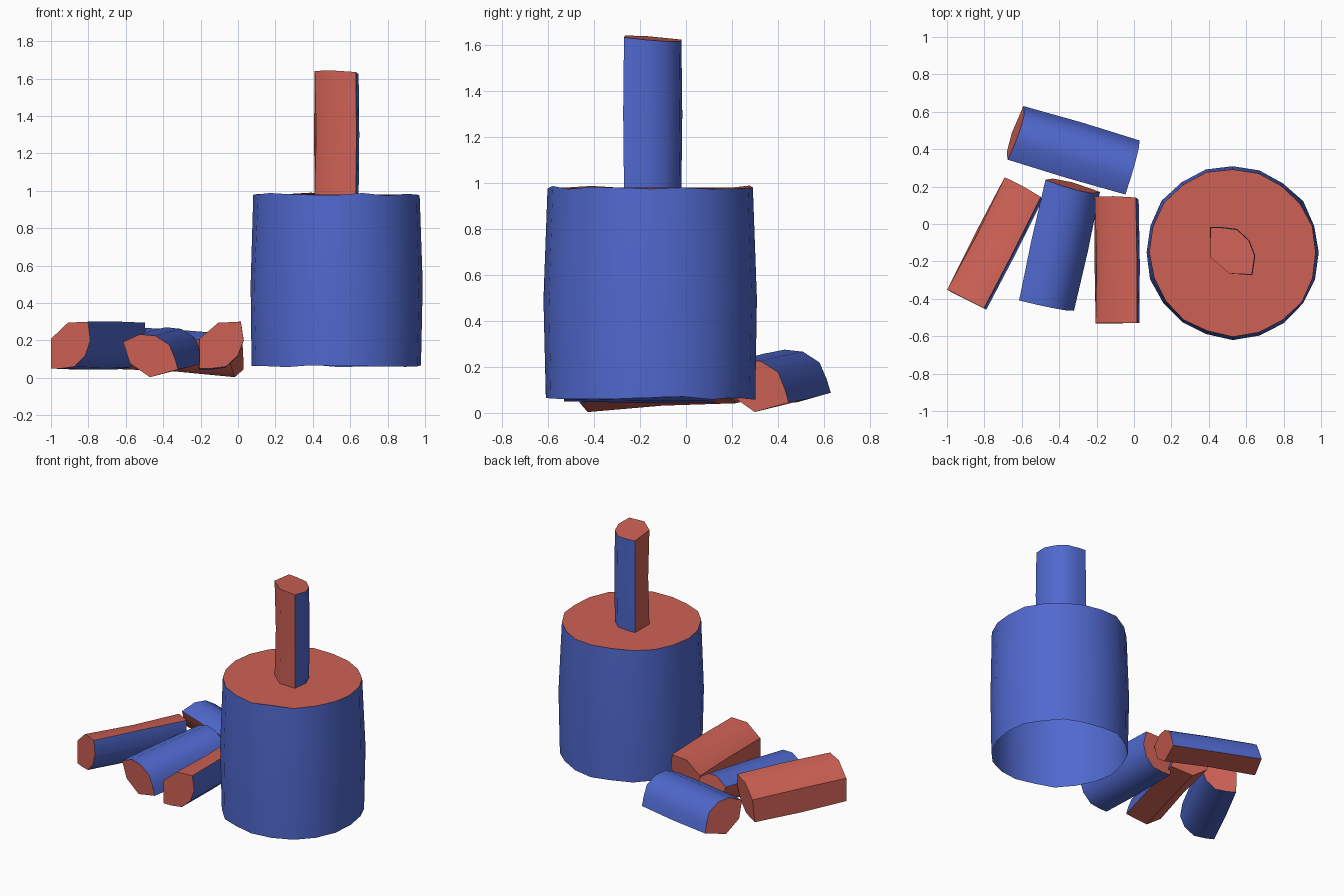
import bpy, bmesh, math, random
from mathutils import Vector

if "Cube" in bpy.data.objects:
    bpy.data.objects.remove(bpy.data.objects["Cube"])

random.seed(4)


def material(name, color):
    m = bpy.data.materials.new(name)
    m.diffuse_color = color
    m.use_nodes = True
    m.node_tree.nodes["Principled BSDF"].inputs["Base Color"].default_value = m.diffuse_color
    return m


BARK = material("bark", (0.08, 0.14, 0.62, 1))
WOOD = material("cut_wood", (0.62, 0.12, 0.09, 1))


def finish(bm, name, angle):
    me = bpy.data.meshes.new(name)
    bm.to_mesh(me)
    bm.free()
    me.materials.append(BARK)
    me.materials.append(WOOD)
    ob = bpy.data.objects.new(name, me)
    bpy.context.collection.objects.link(ob)
    bpy.ops.object.select_all(action='DESELECT')
    ob.select_set(True)
    bpy.context.view_layer.objects.active = ob
    bpy.ops.object.shade_smooth_by_angle(angle=math.radians(angle))


def bridge(bm, lower, upper, wood_from):
    n = len(lower)
    for i in range(n):
        j = (i + 1) % n
        f = bm.faces.new((lower[i], lower[j], upper[j], upper[i]))
        f.material_index = int(i >= wood_from)


# Split-log section: round bark from point 0 to 5, split faces from 5 back to 0
SECTION = [(-.12, .13), (-.06, .13), (.02, .12), (.085, .06),
           (.115, -.02), (.10, -.12), (-.02, -.115), (-.12, -.03)]


def split_log(name, a, b, roll=0, up=(0, 0, 1)):
    a, b = Vector(a), Vector(b)
    d = (b - a).normalized()
    right = d.cross(Vector(up)).normalized()
    up = right.cross(d)
    c, s = math.cos(math.radians(roll)), math.sin(math.radians(roll))
    bm = bmesh.new()
    rings = []
    for t in (0, 0.5, 1):
        ring = []
        for i, (u, v) in enumerate(SECTION):
            # the middle swells on the bark side, sinks on the split side
            k = 1 if t != 0.5 else (0.93 if i in (6, 7) else 1.03)
            slant = (-0.07 * u - 0.1 * v) * t
            x, y = u * k, -v * k
            ring.append(bm.verts.new(a.lerp(b, t) + d * slant
                                     + right * (x * c - y * s) + up * (x * s + y * c)))
        rings.append(ring)
    for lo, hi in zip(rings, rings[1:]):
        bridge(bm, lo, hi, 5)
    for ring in (rings[0], rings[-1]):
        bm.faces.new(ring).material_index = 1
    bmesh.ops.recalc_face_normals(bm, faces=bm.faces)
    finish(bm, name, 42)


# Chopping stump: irregular barrel, open underneath, cut wood on top
bm = bmesh.new()
N = 20
wobble = [random.uniform(-0.006, 0.006) for _ in range(N)]
rings = []
for z, r in ((0.065, 0.455), (0.5, 0.464), (0.982, 0.448)):
    ring = []
    for i in range(N):
        ang = 2 * math.pi * i / N
        rad = r + wobble[i] + random.uniform(-0.004, 0.004)
        ring.append(bm.verts.new((0.528 + rad * math.cos(ang), -0.152 + rad * math.sin(ang),
                                  z + random.uniform(-0.008, 0.008))))
    rings.append(ring)
for lo, hi in zip(rings, rings[1:]):
    bridge(bm, lo, hi, N)
top = bm.faces.new(rings[-1])
top.material_index = 1
finish(bm, "chopping_stump", 42)

# Log standing on the stump, and the split logs lying beside it
split_log("standing_log", (0.53, -0.15, 0.975), (0.53, -0.15, 1.63), up=(0, -1, 0))
split_log("left_log", (-0.892, -0.406, 0.18), (-0.59, 0.185, 0.175))
split_log("right_log", (-0.085, -0.53, 0.18), (-0.09, 0.135, 0.175))
split_log("middle_log", (-0.475, -0.435, 0.127), (-0.335, 0.205, 0.165), roll=105)
split_log("back_log", (-0.01, 0.295, 0.127), (-0.635, 0.48, 0.17), roll=105)
